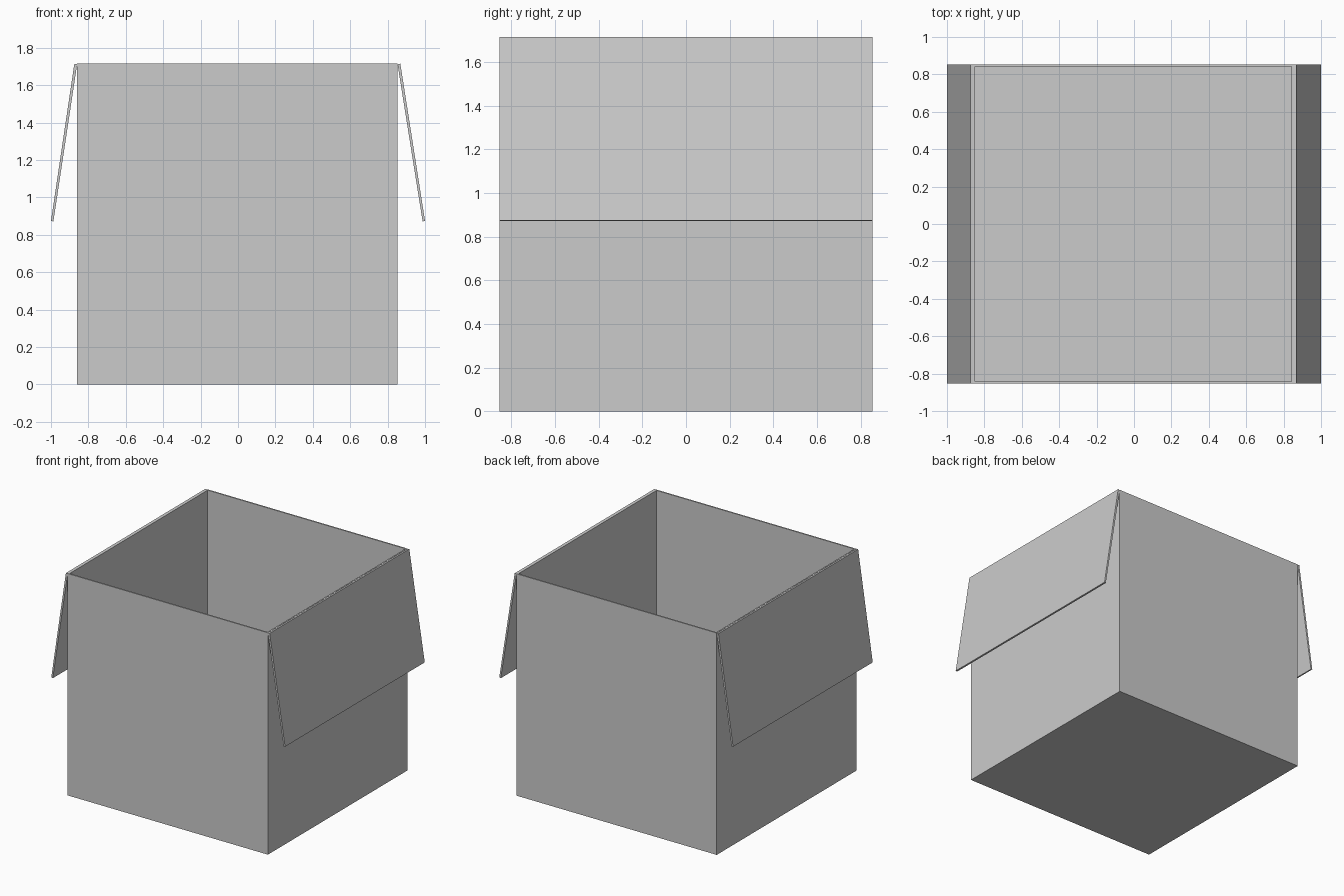
import bpy
import bmesh

if "Cube" in bpy.data.objects:
    bpy.data.objects.remove(bpy.data.objects["Cube"])

X0, X1 = -0.86, 0.853   # box sides
Y = 0.853               # half depth
H = 1.715               # box height
T = 0.011               # card thickness


def make_object(name, bm):
    bmesh.ops.recalc_face_normals(bm, faces=bm.faces)
    mesh = bpy.data.meshes.new(name)
    bm.to_mesh(mesh)
    bm.free()
    obj = bpy.data.objects.new(name, mesh)
    bpy.context.collection.objects.link(obj)
    return obj


def extrude_profile(name, points):
    """Extrude an x-z outline along the full depth of the box."""
    bm = bmesh.new()
    face = bm.faces.new([bm.verts.new((x, -Y, z)) for x, z in points])
    ext = bmesh.ops.extrude_face_region(bm, geom=[face])
    verts = [v for v in ext["geom"] if isinstance(v, bmesh.types.BMVert)]
    bmesh.ops.translate(bm, verts=verts, vec=(0, 2 * Y, 0))
    return make_object(name, bm)


# Open carton: a block whose top is inset to a rim and pushed down to the floor
bm = bmesh.new()
bmesh.ops.create_cube(bm, size=1)
for v in bm.verts:
    v.co.x = X0 if v.co.x < 0 else X1
    v.co.y = -Y if v.co.y < 0 else Y
    v.co.z = 0 if v.co.z < 0 else H
top = max(bm.faces, key=lambda f: f.calc_center_median().z)
bmesh.ops.inset_region(bm, faces=[top], thickness=T, use_even_offset=True)
ext = bmesh.ops.extrude_face_region(bm, geom=[top])
floor = [v for v in ext["geom"] if isinstance(v, bmesh.types.BMVert)]
bmesh.ops.translate(bm, verts=floor, vec=(0, 0, T - H))
if top.is_valid:
    bmesh.ops.delete(bm, geom=[top], context='FACES_ONLY')
make_object("box_body", bm)

# Two flaps folded outwards and hanging down from the side rims
for name, side, hinge in (("left_flap", -1, X0), ("right_flap", 1, X1)):
    extrude_profile(name, [
        (hinge, H - 0.002),
        (hinge + side * 0.015, H),
        (side * 1.0, 0.874),
        (side * 0.987, 0.872),
    ])
